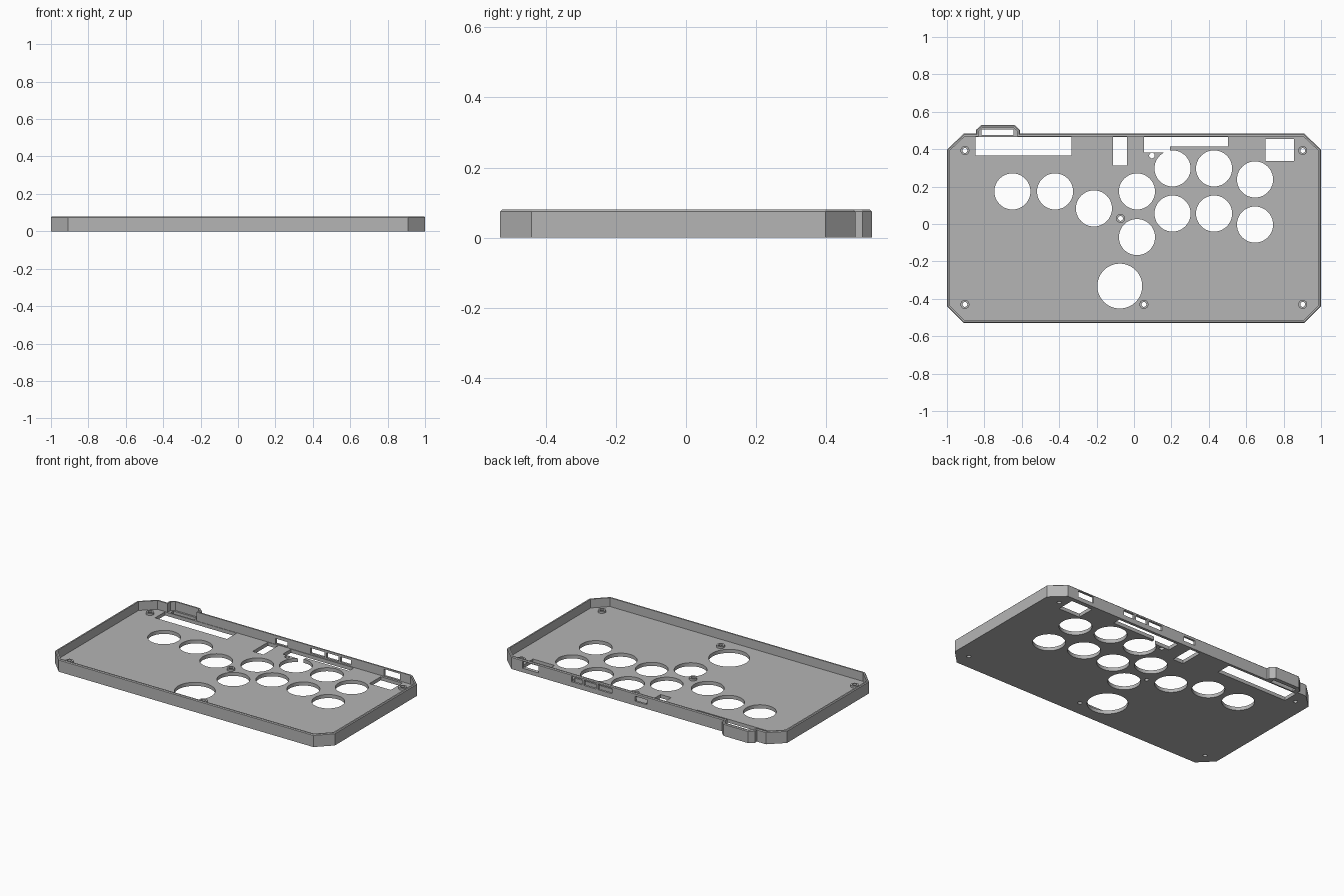
import bpy, bmesh, math
from mathutils import Vector

default = bpy.data.objects.get("Cube")
if default:
    bpy.data.objects.remove(default, do_unlink=True)

HEIGHT, FLOOR, WALL, LIP = 0.08, 0.023, 0.014, 0.005

grey = bpy.data.materials.new("plain grey")
grey.use_nodes = True
tone = (0.46, 0.46, 0.46, 1)
grey.diffuse_color = tone
grey.node_tree.nodes["Principled BSDF"].inputs["Base Color"].default_value = tone


def inset(points, d):
    """Move every edge of a counter-clockwise outline inwards by d."""
    result = []
    for i, p in enumerate(points):
        p, a, b = Vector(p), Vector(points[i - 1]), Vector(points[(i + 1) % len(points)])
        e1, e2 = (p - a).normalized(), (b - p).normalized()
        n1, n2 = Vector((-e1.y, e1.x)), Vector((-e2.y, e2.x))
        result.append(tuple(p + (n1 + n2) * d / (1 + n1.dot(n2))))
    return result


def add_loft(bm, layers):
    """Closed solid through a stack of (outline, z) layers."""
    rings = [[bm.verts.new((x, y, z)) for x, y in pts] for pts, z in layers]
    bm.faces.new(rings[0][::-1])
    bm.faces.new(rings[-1])
    for low, high in zip(rings, rings[1:]):
        for i in range(len(low)):
            j = (i + 1) % len(low)
            bm.faces.new((low[i], low[j], high[j], high[i]))


def circle(x, y, r, sides):
    steps = [2 * math.pi * i / sides for i in range(sides)]
    return [(x + r * math.cos(t), y + r * math.sin(t)) for t in steps]


def rect(x0, x1, y0, y1):
    return [(x0, y0), (x1, y0), (x1, y1), (x0, y1)]


def make(name, solids):
    bm = bmesh.new()
    for layers in solids:
        add_loft(bm, layers)
    mesh = bpy.data.meshes.new(name)
    bm.to_mesh(mesh)
    bm.free()
    mesh.materials.append(grey)
    obj = bpy.data.objects.new(name, mesh)
    bpy.context.collection.objects.link(obj)
    return obj


def combine(target, tool, operation):
    mod = target.modifiers.new(tool.name, "BOOLEAN")
    mod.operation, mod.solver, mod.object = operation, "EXACT", tool
    mod.use_self = True
    tool.hide_render = True
    bpy.context.view_layer.objects.active = target
    bpy.ops.object.modifier_apply(modifier=mod.name)
    bpy.data.objects.remove(tool, do_unlink=True)


# Tray outline with clipped corners and a cable bump on the back edge
outline = [(-0.91, -0.53), (0.91, -0.53), (1, -0.44), (1, 0.398), (0.91, 0.483),
           (-0.61, 0.483), (-0.61, 0.503), (-0.64, 0.53), (-0.815, 0.53),
           (-0.845, 0.503), (-0.845, 0.483), (-0.91, 0.483), (-1, 0.398), (-1, -0.44)]
tray = make("case_tray", [[(outline, 0), (outline, HEIGHT - LIP),
                           (inset(outline, LIP), HEIGHT)]])
inner = inset(outline, WALL)
combine(tray, make("cavity", [[(inner, FLOOR), (inner, HEIGHT * 2)]]), "DIFFERENCE")

# Screw bosses standing on the floor
screws = [(-0.904, 0.393), (0.902, 0.393), (-0.904, -0.43), (0.902, -0.43),
          (0.053, -0.43), (-0.072, 0.03)]
bosses = [[(circle(x, y, 0.024, 24), FLOOR / 2), (circle(x, y, 0.024, 24), FLOOR + 0.013)]
          for x, y in screws]
combine(tray, make("screw_bosses", bosses), "UNION")

# Button holes, screw holes and floor windows
buttons = [(-0.65, 0.174), (-0.422, 0.174), (-0.214, 0.083), (0.016, 0.174),
           (0.206, 0.297), (0.428, 0.297), (0.647, 0.238), (0.206, 0.056),
           (0.428, 0.056), (0.647, -0.003), (0.016, -0.07)]
shapes = [circle(x, y, 0.0965, 64) for x, y in buttons]
shapes += [circle(-0.076, -0.332, 0.12, 64), circle(0.096, 0.366, 0.015, 24)]
shapes += [circle(x, y, 0.013, 24) for x, y in screws]
shapes += [rect(-0.848, -0.335, 0.365, 0.466), rect(-0.815, -0.645, 0.475, 0.504),
           rect(-0.113, -0.037, 0.312, 0.466), rect(0.702, 0.856, 0.338, 0.455),
           [(0.053, 0.382), (0.193, 0.382), (0.193, 0.414), (0.503, 0.414),
            (0.503, 0.465), (0.053, 0.465)]]
cuts = [[(s, -0.1), (s, FLOOR + 0.03)] for s in shapes]

# Connector openings through the back wall
ports = [(-0.06, 0.025, 0.028, 0.06), (0.19, 0.29, 0.032, 0.066),
         (0.305, 0.39, 0.032, 0.066), (0.405, 0.48, 0.032, 0.066),
         (0.715, 0.83, 0.026, 0.07)]
for x0, x1, z0, z1 in ports:
    s = rect(x0, x1, 0.4675, 0.6)
    cuts.append([(s, z0), (s, z1)])
combine(tray, make("openings", cuts), "DIFFERENCE")

# Smooth the round rims, keep the corners crisp
bpy.ops.object.select_all(action="DESELECT")
tray.select_set(True)
bpy.context.view_layer.objects.active = tray
bpy.ops.object.shade_smooth_by_angle(angle=math.radians(25))
